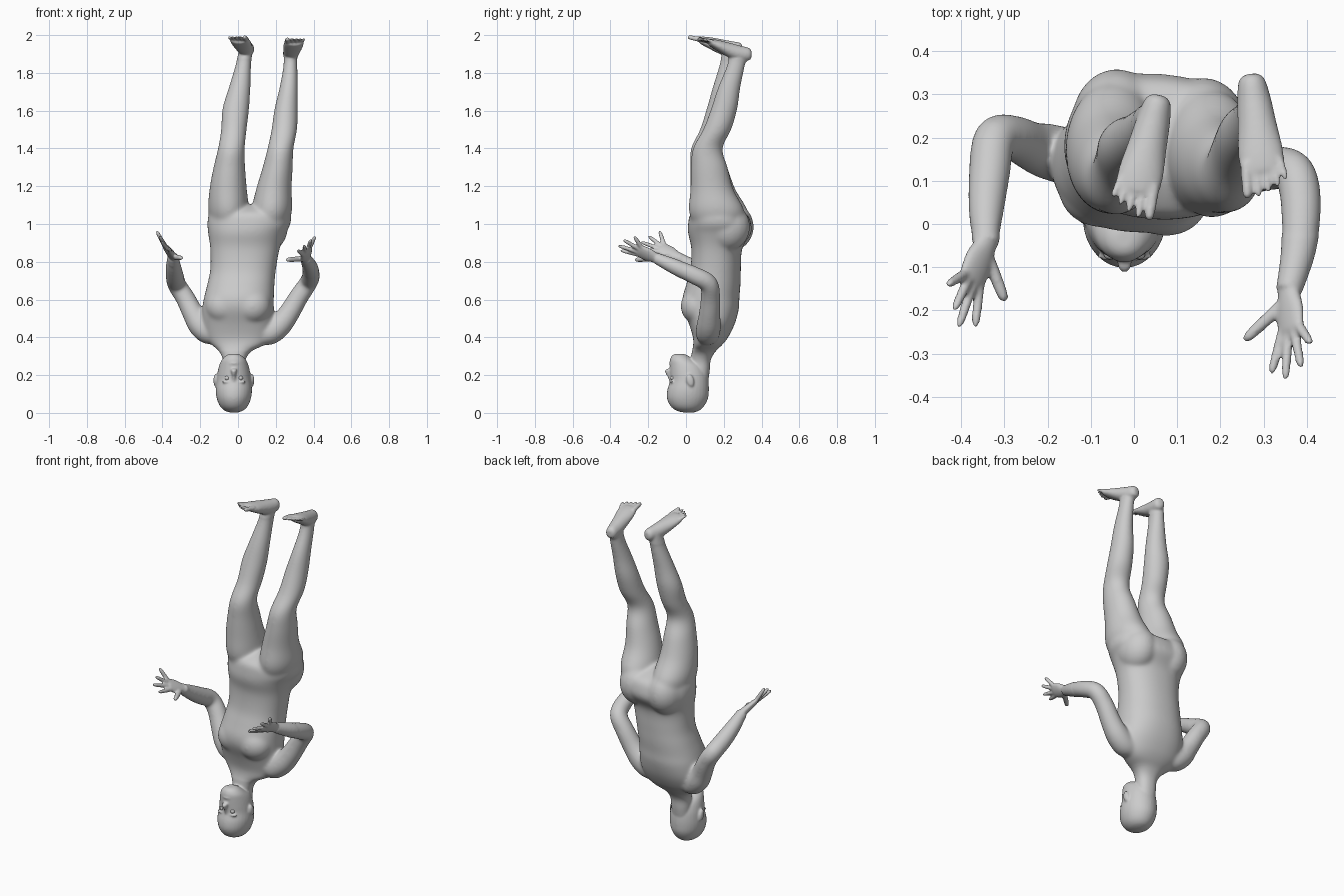
import bpy, bmesh
from math import cos, sin, pi, copysign
from mathutils import Vector, Matrix

bm = bmesh.new()


def smooth_path(pts, n=4):
    """Catmull-Rom through rows of numbers."""
    out = []
    for i in range(len(pts) - 1):
        p0, p1, p2, p3 = pts[max(i - 1, 0)], pts[i], pts[i + 1], pts[min(i + 2, len(pts) - 1)]
        for k in range(n):
            t = k / n
            out.append([0.5 * (2 * b + (c - a) * t + (2 * a - 5 * b + 4 * c - d) * t * t
                               + (3 * b - a - 3 * c + d) * t ** 3)
                        for a, b, c, d in zip(p0, p1, p2, p3)])
    return out + [list(pts[-1])]


def loft(pts, ref=(1, 0, 0), axis=None, power=2.0, sides=24):
    """Closed tube through rows (x, y, z, half width, half depth)."""
    rows = smooth_path(pts)
    rings = []
    for i, r in enumerate(rows):
        c = Vector(r[:3])
        t = Vector(axis) if axis else Vector(rows[min(i + 1, len(rows) - 1)][:3]) - Vector(rows[max(i - 1, 0)][:3])
        t.normalize()
        u = Vector(ref)
        u = (u - t * u.dot(t)).normalized()
        v = t.cross(u)
        ring = []
        for k in range(sides):
            ca, sa = cos(2 * pi * k / sides), sin(2 * pi * k / sides)
            a = copysign(abs(ca) ** (2 / power), ca) * max(r[3], 0.001)
            b = copysign(abs(sa) ** (2 / power), sa) * max(r[4], 0.001)
            ring.append(bm.verts.new(c + u * a + v * b))
        rings.append(ring)
    for p, q in zip(rings, rings[1:]):
        for k in range(sides):
            j = (k + 1) % sides
            bm.faces.new((p[k], p[j], q[j], q[k]))
    bm.faces.new(rings[0][::-1])
    bm.faces.new(rings[-1])


def ellipsoid(c, r, tilt=0.0, axis='X'):
    m = Matrix.Translation(c) @ Matrix.Rotation(tilt, 4, axis) @ Matrix.Diagonal((*r, 1))
    bmesh.ops.create_uvsphere(bm, u_segments=20, v_segments=12, radius=1, matrix=m)


def digit(a, b, r):
    """Finger or toe with a rounded tip."""
    a, b = Vector(a), Vector(b)
    rows = [(*a.lerp(b, t), r * s, r * s) for t, s in
            ((0, 1), (0.3, 1), (0.5, 0.97), (0.8, 0.88), (0.94, 0.7), (1.02, 0.3))]
    loft(rows, ref=(0.8, 0.1, 0.6), sides=12)


Z = (0, 0, 1)

# torso and neck, turned slightly so the left side lies further back
loft([(-.022, .06, .15, .055, .055), (-.022, .07, .22, .057, .055), (-.02, .078, .28, .06, .053),
      (-.015, .094, .325, .085, .062), (0, .115, .36, .14, .076), (0, .13, .40, .17, .092),
      (0, .137, .47, .19, .12), (0, .132, .55, .19, .147), (.005, .132, .61, .185, .15),
      (.015, .145, .68, .178, .143), (.027, .157, .76, .174, .133), (.037, .163, .87, .184, .134),
      (.047, .178, .95, .205, .166), (.058, .178, 1.0, .22, .166), (.062, .172, 1.05, .215, .15),
      (.065, .16, 1.08, .17, .10), (.06, .155, 1.1, .07, .05)],
     ref=(1, -.08, 0), axis=Z, power=2.25, sides=40)

# chest muscles and buttocks
for s in (-1, 1):
    ellipsoid((s * .075, .07 - s * .01, .565), (.1, .089, .095))
    ellipsoid((.06 + s * .1, .225 - s * .01, .985), (.105, .125, .13))

# legs
loft([(-.03, .18, .92, .05, .06), (-.045, .182, .99, .09, .12), (-.05, .176, 1.07, .108, .15),
      (-.052, .142, 1.185, .099, .119), (-.046, .121, 1.3, .084, .099), (-.035, .105, 1.4, .071, .079),
      (-.022, .148, 1.5, .068, .074), (-.012, .178, 1.61, .071, .069), (.008, .198, 1.72, .058, .058),
      (.028, .225, 1.84, .042, .049), (.042, .24, 1.93, .035, .045)], axis=Z, sides=28)
loft([(.14, .165, .92, .05, .06), (.165, .166, .99, .09, .12), (.178, .162, 1.07, .108, .147),
      (.19, .137, 1.185, .094, .114), (.21, .123, 1.3, .08, .098), (.225, .115, 1.4, .069, .079),
      (.245, .165, 1.5, .068, .075), (.255, .202, 1.61, .062, .07), (.268, .228, 1.72, .049, .06),
      (.277, .262, 1.83, .038, .049), (.278, .28, 1.91, .035, .045)], axis=Z, sides=28)


def foot(heel, ball, inner, drop):
    """Foot from heel to ball plus five toes; inner is the big-toe side."""
    h, b = Vector((*heel, 0)), Vector((*ball, 0))
    d = b - h
    rows = []
    for t, z, w, k in ((0, 1.928, .014, .016), (.06, 1.926, .03, .034), (.25, 1.926, .039, .042),
                       (.5, 1.939, .045, .04), (.75, 1.958, .052, .031), (.9, 1.969, .052, .023),
                       (.97, 1.974, .047, .017)):
        rows.append((*(h + d * t).to_2d(), z - drop * (1.6 - t), w, k))
    loft(rows, axis=d, ref=(1, -d.x / d.y, 0))
    f = d.normalized()
    side = Vector((-f.y, f.x, 0)) * inner
    for off, ln, r in ((.036, .05, .0135), (.014, .05, .0095), (-.006, .042, .009),
                       (-.025, .031, .009), (-.042, .018, .009)):
        base = b + side * off - f * .03 + Vector((0, 0, 1.974 - drop * .6))
        digit(base, base + f * (ln + .03) + side * off * .2 + Vector((0, 0, .016)), r)


foot((.059, .298), (.004, .068), 1, 0)
foot((.27, .347), (.299, .115), -1, .018)


def arm(s, path, w, tips, thumb):
    """Arm tube, flat palm, four fingers and a thumb; w runs thumb to little finger."""
    loft([(x, y, z, r, r) for x, y, z, r in path], ref=(.8, -.25 * s, -.45 * s))
    wrist, w = Vector(path[-1][:3]), Vector(w).normalized()
    mid = (Vector(tips[1]) + Vector(tips[2])) / 2
    knuckle = wrist.lerp(mid, .5)
    rows = []
    for t, a, b in ((-.25, .028, .026), (.1, .031, .022), (.45, .041, .02), (.8, .042, .017),
                    (1.0, .039, .014), (1.08, .03, .008)):
        rows.append((*wrist.lerp(knuckle, t), a, b))
    loft(rows, ref=w)
    for tip, off in zip(tips, (-.029, -.009, .011, .03)):
        base = knuckle + w * off
        digit(base.lerp(wrist, .15), tip, .012)
    digit(wrist.lerp(knuckle, .25) - w * .015, thumb, .015)


arm(-1, [(-.09, .145, .43, .05), (-.15, .155, .425, .064), (-.2, .168, .465, .065), (-.237, .18, .525, .057),
         (-.28, .2, .61, .052), (-.322, .197, .675, .05), (-.334, .12, .72, .049),
         (-.342, .03, .775, .042), (-.343, -.045, .825, .03)], (-.67, .17, .72),
    [(-.367, -.237, .87), (-.405, -.237, .905), (-.415, -.197, .935), (-.43, -.14, .962)],
    (-.298, -.178, .82))
arm(1, [(.09, .12, .43, .05), (.155, .115, .42, .064), (.215, .12, .46, .065), (.268, .125, .525, .057),
        (.322, .13, .615, .052), (.37, .119, .685, .049), (.386, .05, .725, .048),
        (.381, -.055, .772, .041), (.358, -.155, .818, .03)], (.64, .15, .74),
    [(.318, -.344, .86), (.35, -.358, .885), (.386, -.33, .915), (.408, -.275, .934)],
    (.256, -.268, .81))

# head
HX = -.022
loft([(HX, y, z, a, b) for y, z, a, b in
      ((.015, .001, .015, .02), (.01, .011, .047, .058), (.007, .035, .073, .088),
       (.008, .075, .09, .108), (.011, .12, .096, .110), (.017, .17, .092, .102),
       (.013, .21, .087, .098), (.002, .25, .078, .088), (-.02, .28, .064, .065),
       (-.032, .303, .042, .042), (-.034, .313, .02, .022))], axis=Z, sides=32)

# nose, lips, brows, ears
loft([(HX, -.078, .165, .010, .010), (HX, -.084, .19, .010, .013), (HX, -.092, .212, .013, .018),
      (HX, -.091, .228, .017, .018), (HX, -.081, .236, .010, .008)], axis=Z, sides=16)
ellipsoid((HX, -.079, .262), (.026, .011, .007))
ellipsoid((HX, -.075, .276), (.022, .012, .006))
for s in (-1, 1):
    ellipsoid((HX + s * .036, -.074, .163), (.028, .011, .008), s * -.1, 'Y')
    ellipsoid((HX + s * .097, .022, .172), (.011, .02, .035), .25)

# fuse everything into one skin
bmesh.ops.recalc_face_normals(bm, faces=bm.faces)
mesh = bpy.data.meshes.new("body")
bm.to_mesh(mesh)
bm.free()
body = bpy.data.objects.new("body", mesh)
bpy.context.collection.objects.link(body)
bpy.context.view_layer.objects.active = body
body.select_set(True)
rm = body.modifiers.new("fuse", 'REMESH')
rm.mode = 'VOXEL'
rm.voxel_size = 0.0055
rm.use_smooth_shade = True
bpy.ops.object.modifier_apply(modifier="fuse")

# blend the joints of torso and limbs strongly, the small details lightly
group = body.vertex_groups.new(name="limbs")
group.add([v.index for v in body.data.vertices if .33 < v.co.z < 1.87 and v.co.y > -.03], 1, 'REPLACE')
for name, n, g in (("blend", 50, "limbs"), ("soften", 5, "")):
    sm = body.modifiers.new(name, 'SMOOTH')
    sm.factor, sm.iterations, sm.vertex_group = 0.5, n, g

# eyes
for name, s in (("left_eye", -1), ("right_eye", 1)):
    bpy.ops.mesh.primitive_uv_sphere_add(segments=16, ring_count=10, radius=.013,
                                         location=(HX + s * .035, -.069, .184))
    bpy.context.object.name = name
    bpy.ops.object.shade_smooth()
